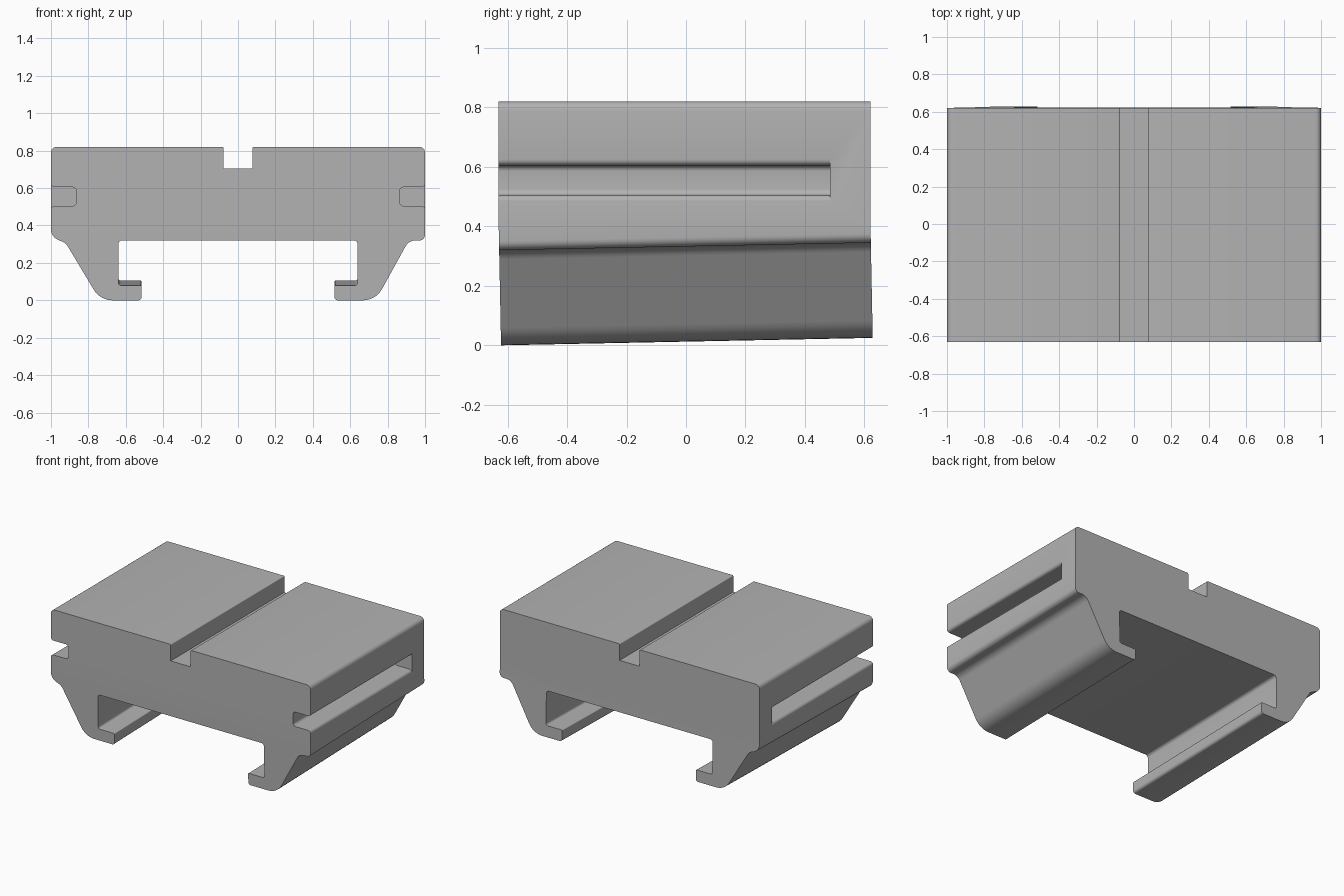
import bpy, bmesh, math
from mathutils import Vector

cube = bpy.data.objects.get("Cube")
if cube:
    bpy.data.objects.remove(cube)

FRONT, BACK = -0.63, 0.62
BEND_Z, TILT = 0.4, 0.02

grey = bpy.data.materials.new("plain grey")
grey.use_nodes = True
grey.diffuse_color = (0.45, 0.45, 0.45, 1)
grey.node_tree.nodes["Principled BSDF"].inputs["Base Color"].default_value = grey.diffuse_color


def fillet(corners, steps=6):
    """Round each (x, z, radius) corner of a closed outline with a true arc."""
    out = []
    for i, (x, z, r) in enumerate(corners):
        p = Vector((x, z))
        if r == 0:
            out.append(p)
            continue
        a = (Vector(corners[i - 1][:2]) - p).normalized()
        b = (Vector(corners[(i + 1) % len(corners)][:2]) - p).normalized()
        half = a.angle(b) / 2
        centre = p + (a + b).normalized() * r / math.sin(half)
        start = p + a * r / math.tan(half) - centre
        end = p + b * r / math.tan(half) - centre
        sweep = start.angle(end)
        for k in range(steps + 1):
            t = k / steps
            out.append(centre + (start * math.sin((1 - t) * sweep)
                                 + end * math.sin(t * sweep)) / math.sin(sweep))
    return out


def extrude(name, outline, y0, y1, bend=False):
    """Sweep an x-z outline along y; optionally tilt the clamp legs."""
    bm = bmesh.new()
    face = bm.faces.new([bm.verts.new((p.x, y0, p.y)) for p in outline])
    new = bmesh.ops.extrude_face_region(bm, geom=[face])["geom"]
    moved = [v for v in new if isinstance(v, bmesh.types.BMVert)]
    bmesh.ops.translate(bm, verts=moved, vec=(0, y1 - y0, 0))
    if bend:
        bmesh.ops.bisect_plane(bm, geom=bm.verts[:] + bm.edges[:] + bm.faces[:],
                               plane_co=(0, 0, BEND_Z), plane_no=(0, 0, 1))
        for v in bm.verts:
            if v.co.z < BEND_Z - 0.001:
                z = v.co.z
                v.co.z += TILT * (v.co.y - y0)
                v.co.y += TILT * (BEND_Z - z)
    bmesh.ops.recalc_face_normals(bm, faces=bm.faces[:])
    mesh = bpy.data.meshes.new(name)
    bm.to_mesh(mesh)
    bm.free()
    mesh.materials.append(grey)
    obj = bpy.data.objects.new(name, mesh)
    bpy.context.collection.objects.link(obj)
    return obj


# Half outline from the top groove round to the ceiling; shoulders differ per side
def half(shoulder):
    return [(0.077, 0.705, 0), (0.077, 0.82, 0.006), (1, 0.82, 0.03)] + shoulder + [
        (0.737, 0, 0.115), (0.515, 0, 0.018), (0.515, 0.08, 0.006),
        (0.64, 0.08, 0.015), (0.64, 0.32, 0.02)]


left_half = half([(1, 0.32, 0.03), (0.913, 0.32, 0.06)])
right_half = half([(1, 0.34, 0.06), (0.92, 0.305, 0.06)])
outline = left_half + [(-x, z, r) for x, z, r in reversed(right_half)]
body = extrude("clamp_body", fillet(outline), FRONT, BACK, bend=True)

# Side slots, open at the front and closed near the back, with rounded lips
for side in (1, -1):
    slot = [(1.1, 0.505, 0), (0.865, 0.505, 0.02), (0.865, 0.605, 0.02), (1.1, 0.605, 0)]
    pts = [p for p in fillet(slot) if p.x < 1.05]
    # flared mouth: quarter arcs tangent to slot walls
    arc = [k / 6 * math.pi / 2 for k in range(7)]
    r = 0.02
    top = [Vector((0.98 + r * math.sin(a), 0.605 + r * (1 - math.cos(a)))) for a in arc]
    low = [Vector((p.x, 1.11 - p.y)) for p in reversed(top)]
    ring = low + pts + top
    ring = [Vector((1.1, ring[0].y))] + ring + [Vector((1.1, ring[-1].y))]
    cutter = extrude("slot_cutter", [Vector((p.x * side, p.y)) for p in ring], FRONT - 0.1, 0.485)
    cutter.hide_render = True
    mod = body.modifiers.new("slot", "BOOLEAN")
    mod.operation = "DIFFERENCE"
    mod.solver = "EXACT"
    mod.object = cutter
    bpy.context.view_layer.objects.active = body
    bpy.ops.object.modifier_apply(modifier=mod.name)
    bpy.data.objects.remove(cutter)

# Smooth fillets while keeping the hard edges crisp
bpy.ops.object.select_all(action="DESELECT")
body.select_set(True)
bpy.context.view_layer.objects.active = body
bpy.ops.object.shade_smooth_by_angle(angle=math.radians(30))
